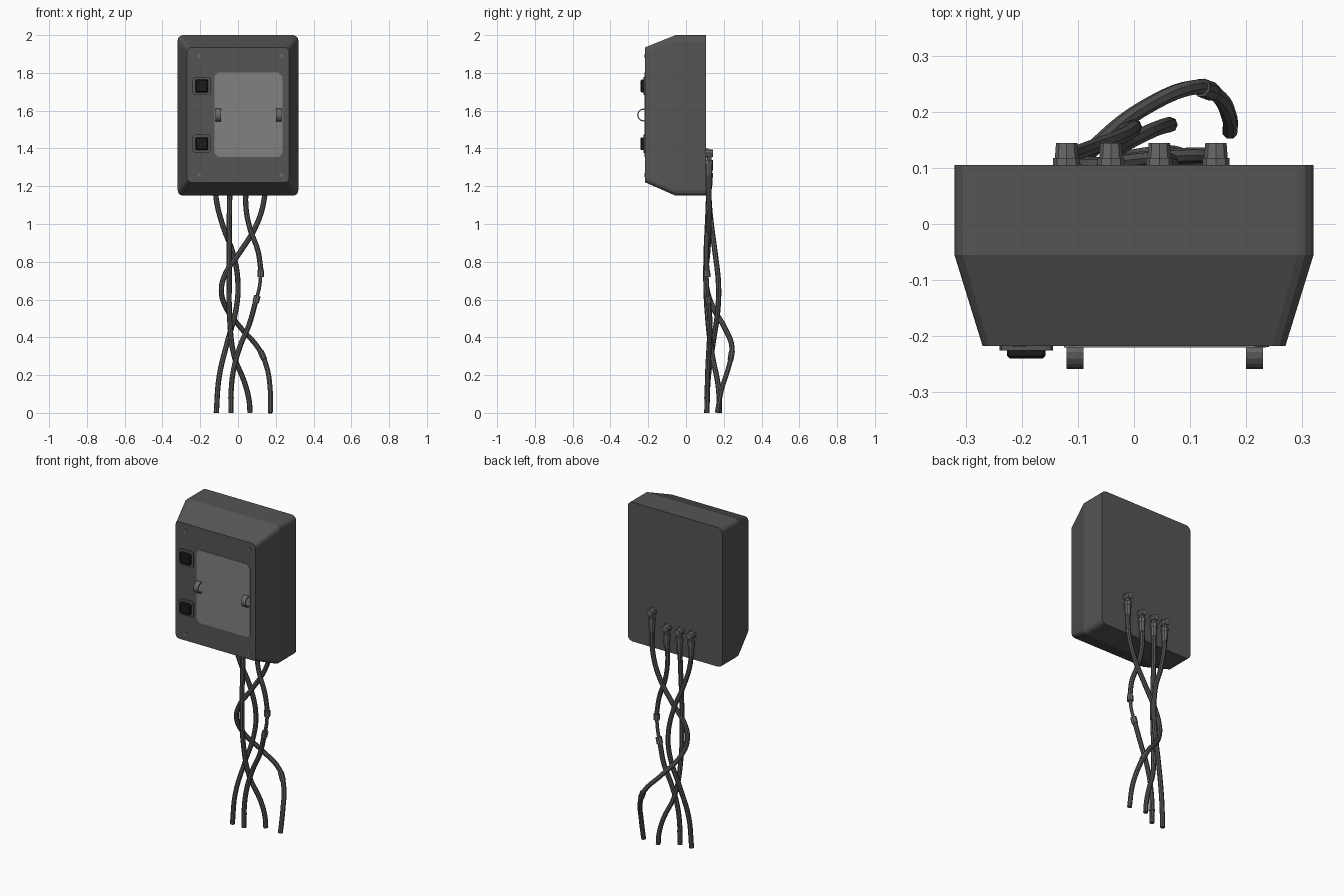
import bpy, bmesh, math
from mathutils import Vector

if "Cube" in bpy.data.objects:
    bpy.data.objects.remove(bpy.data.objects["Cube"])


def material(name, v):
    m = bpy.data.materials.new(name)
    m.diffuse_color = (v, v, v, 1)
    m.use_nodes = True
    m.node_tree.nodes["Principled BSDF"].inputs["Base Color"].default_value = m.diffuse_color
    return m


DARK, MID, LIGHT, BLACK = (material(n, v) for n, v in
    (("dark_grey", 0.09), ("mid_grey", 0.14), ("light_grey", 0.22), ("black", 0.01)))


def finish(name, bm, mat):
    bmesh.ops.recalc_face_normals(bm, faces=bm.faces)
    me = bpy.data.meshes.new(name)
    bm.to_mesh(me)
    bm.free()
    me.materials.append(mat)
    ob = bpy.data.objects.new(name, me)
    bpy.context.collection.objects.link(ob)
    return ob


def loft(name, cx, cz, rings, mat, seg=1):
    """Stack rounded rectangles (y, half width, half height, radius, z shift) along y."""
    bm = bmesh.new()
    loops = []
    for y, w, h, r, dz in rings:
        loop = []
        for q, (sx, sz) in enumerate(((1, 1), (-1, 1), (-1, -1), (1, -1))):
            for k in range(seg + 1):
                a = (q + k / seg) * math.pi / 2
                loop.append(bm.verts.new((cx + sx * (w - r) + r * math.cos(a), y,
                                          cz + dz + sz * (h - r) + r * math.sin(a))))
        loops.append(loop)
    n = len(loops[0])
    for a, b in zip(loops, loops[1:]):
        for i in range(n):
            bm.faces.new((a[i], a[(i + 1) % n], b[(i + 1) % n], b[i]))
    bm.faces.new(loops[0])
    bm.faces.new(loops[-1])
    return finish(name, bm, mat)


def rod(name, p, q, r1, r2, mat, sides=8):
    """Cylinder or cone between two points."""
    p, q = Vector(p), Vector(q)
    bm = bmesh.new()
    bmesh.ops.create_cone(bm, cap_ends=True, segments=sides, radius1=r1, radius2=r2,
                          depth=(q - p).length)
    rot = (q - p).to_track_quat('Z', 'Y').to_matrix()
    bmesh.ops.rotate(bm, verts=bm.verts, matrix=rot)
    bmesh.ops.translate(bm, verts=bm.verts, vec=(p + q) / 2)
    return finish(name, bm, mat)


def cable(name, pts, r=0.014, mat=DARK):
    """Eight-sided tube through the points."""
    cu = bpy.data.curves.new(name, 'CURVE')
    cu.dimensions = '3D'
    cu.bevel_depth = r
    cu.bevel_resolution = 2
    cu.resolution_u = 5
    cu.use_fill_caps = True
    sp = cu.splines.new('BEZIER')
    sp.bezier_points.add(len(pts) - 1)
    for b, p in zip(sp.bezier_points, pts):
        b.co = p
        b.handle_left_type = b.handle_right_type = 'AUTO'
    sp.use_smooth = False
    cu.materials.append(mat)
    ob = bpy.data.objects.new(name, cu)
    bpy.context.collection.objects.link(ob)
    bpy.context.view_layer.objects.active = ob
    ob.select_set(True)
    bpy.ops.object.convert(target='MESH')
    bpy.context.object.select_set(False)


# Housing with tapered front
loft("housing", 0, 1.575, [(0.105, 0.32, 0.425, 0.03, 0), (-0.055, 0.32, 0.425, 0.03, 0),
                           (-0.217, 0.27, 0.357, 0.022, 0.003)], DARK, 3)

# Light front panel
loft("front_panel", 0.055, 1.578, [(-0.21, 0.18, 0.223, 0.02, 0),
                                   (-0.22, 0.18, 0.223, 0.02, 0)], LIGHT)

# Screws in the front corners
for x in (-0.205, 0.23):
    for z in (1.26, 1.89):
        rod("screw", (x, -0.21, z), (x, -0.2195, z), 0.011, 0.011, MID)

# Curved panel handles
for x in (-0.105, 0.215):
    bm = bmesh.new()
    rows = []
    for k in range(11):
        a = math.radians(75 + 21 * k)
        rows.append([bm.verts.new((x + dx, -0.2245 + r * math.cos(a), 1.577 + r * math.sin(a)))
                     for dx, r in ((-0.015, 0.034), (0.015, 0.034), (0.015, 0.028), (-0.015, 0.028))])
    for a, b in zip(rows, rows[1:]):
        for i in range(4):
            bm.faces.new((a[i], a[(i + 1) % 4], b[(i + 1) % 4], b[i]))
    bm.faces.new(rows[0])
    bm.faces.new(rows[-1])
    finish("panel_handle", bm, MID)

# Square buttons on base plates
for z in (1.425, 1.73):
    loft("button_plate", -0.192, z, [(-0.21, 0.048, 0.048, 0.014, 0),
                                     (-0.225, 0.048, 0.048, 0.014, 0)], DARK, 2)
    loft("button", -0.192, z, [(-0.22, 0.034, 0.034, 0.008, 0), (-0.235, 0.034, 0.034, 0.008, 0),
                               (-0.24, 0.029, 0.029, 0.006, 0)], BLACK, 2)

# Elbow connectors on the back
for x, top in ((-0.12, 1.33), (-0.041, 1.33), (0.045, 1.33), (0.146, 1.40)):
    zc = top - 0.025
    rod("connector_base", (x, 0.10, zc), (x, 0.118, zc), 0.024, 0.024, MID)
    rod("connector_head", (x, 0.118, zc), (x, 0.144, zc), 0.021, 0.019, MID)
    rod("connector_neck", (x, 0.122, zc), (x, 0.122, top - 0.09), 0.013, 0.013, MID)
    rod("connector_nut", (x, 0.122, top - 0.06), (x, 0.122, top - 0.085), 0.021, 0.021, MID)
    rod("connector_sleeve", (x, 0.122, top - 0.085), (x, 0.122, top - 0.145), 0.019, 0.016, MID)

# Hanging cables
cable("cable_left", [(-0.12, 0.122, 1.24), (-0.115, 0.122, 1.13), (-0.08, 0.135, 0.99),
                     (-0.025, 0.155, 0.84), (0.0, 0.172, 0.68), (-0.012, 0.168, 0.54),
                     (-0.055, 0.145, 0.38), (-0.1, 0.118, 0.19), (-0.115, 0.11, 0)])
cable("cable_mid_left", [(-0.041, 0.122, 1.24), (-0.045, 0.118, 1.1), (-0.046, 0.105, 0.75),
                         (-0.044, 0.115, 0.5), (-0.02, 0.14, 0.3), (0.035, 0.168, 0.16),
                         (0.058, 0.176, 0.07), (0.064, 0.177, 0)])
cable("cable_mid_right_upper", [(0.045, 0.122, 1.24), (0.042, 0.118, 1.09), (0.065, 0.112, 0.97),
                                (0.105, 0.108, 0.86), (0.122, 0.11, 0.75)])
cable("cable_mid_right_lower", [(0.096, 0.118, 0.6), (0.06, 0.127, 0.47), (0.01, 0.122, 0.35),
                                (-0.025, 0.115, 0.22), (-0.037, 0.112, 0.1), (-0.037, 0.11, 0)])
cable("cable_right", [(0.146, 0.122, 1.3), (0.14, 0.122, 1.14), (0.1, 0.122, 1.0),
                      (0.01, 0.115, 0.85), (-0.065, 0.105, 0.74), (-0.088, 0.112, 0.65),
                      (-0.065, 0.142, 0.56), (0.015, 0.205, 0.45), (0.11, 0.244, 0.34),
                      (0.15, 0.228, 0.25), (0.17, 0.19, 0.13), (0.171, 0.165, 0)])

# Coupling between the two parts of one cable
cable("coupling_link", [(0.121, 0.11, 0.74), (0.114, 0.113, 0.67), (0.097, 0.118, 0.6)], 0.01, MID)
rod("coupling_collar", (0.12, 0.11, 0.755), (0.12, 0.111, 0.72), 0.018, 0.018, MID)
rod("coupling_collar", (0.103, 0.117, 0.62), (0.093, 0.119, 0.585), 0.018, 0.018, MID)

# Collar and end ferrule
rod("cable_collar", (0.12, 0.243, 0.326), (0.139, 0.236, 0.283), 0.017, 0.017, DARK)
rod("cable_ferrule", (-0.037, 0.112, 0.085), (-0.037, 0.112, 0.075), 0.016, 0.016, DARK)
